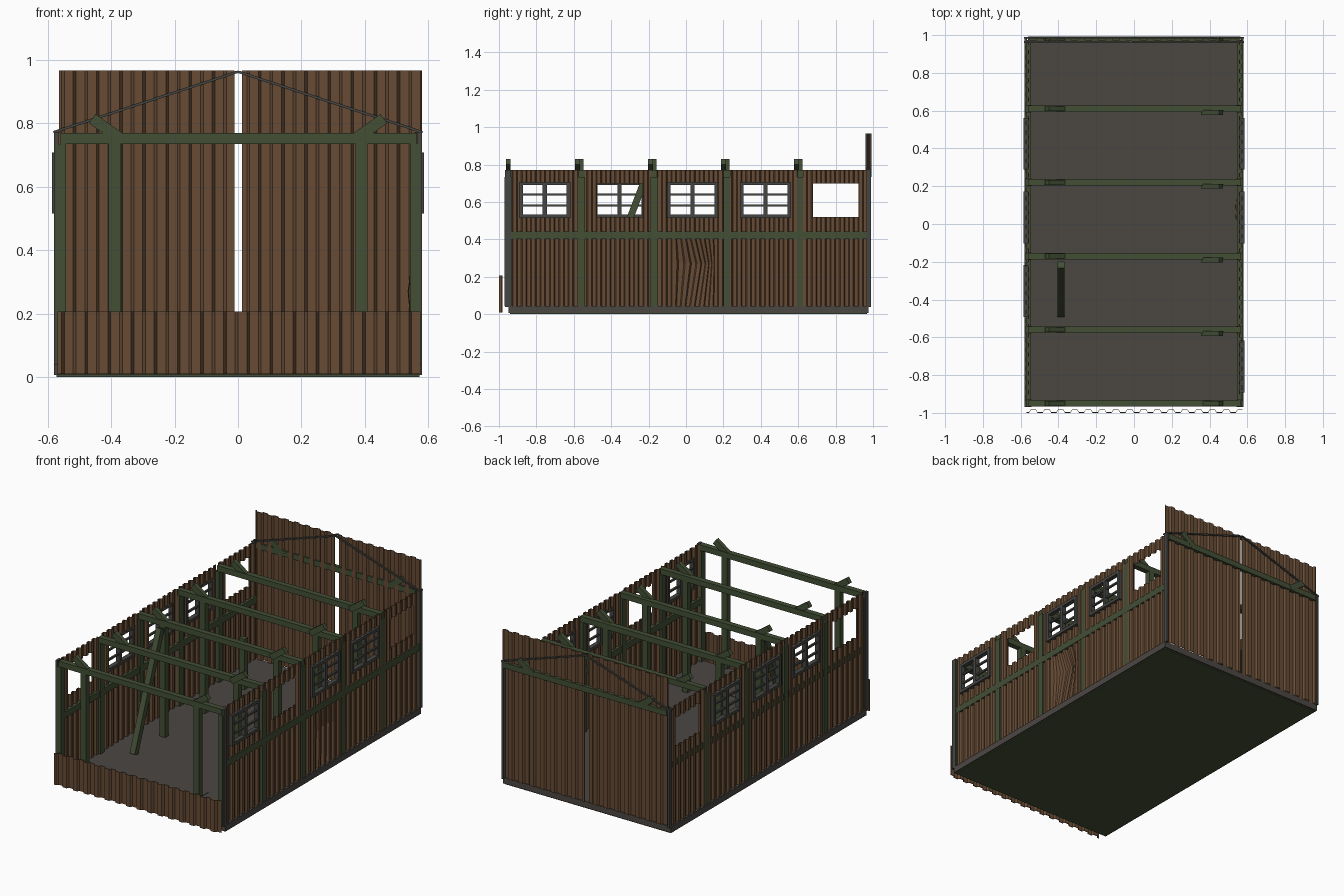
import bpy, bmesh, math
from mathutils import Vector, Matrix

if "Cube" in bpy.data.objects:
    bpy.data.objects.remove(bpy.data.objects["Cube"])

def mat(name, c):
    m = bpy.data.materials.new(name)
    m.diffuse_color = (*c, 1)
    m.use_nodes = True
    m.node_tree.nodes["Principled BSDF"].inputs["Base Color"].default_value = m.diffuse_color
    return m

BROWN = mat("rusty_brown", (0.135, 0.072, 0.036))
GREEN = mat("dark_green", (0.055, 0.077, 0.036))
GRAY = mat("concrete_gray", (0.070, 0.063, 0.055))
METAL = mat("metal_gray", (0.060, 0.060, 0.056))

def finish(name, bm, m):
    bmesh.ops.recalc_face_normals(bm, faces=bm.faces)
    me = bpy.data.meshes.new(name)
    bm.to_mesh(me)
    bm.free()
    me.materials.append(m)
    ob = bpy.data.objects.new(name, me)
    bpy.context.collection.objects.link(ob)
    return ob

def add_box(bm, x0, x1, y0, y1, z0, z1):
    mtx = Matrix.Translation(((x0+x1)/2, (y0+y1)/2, (z0+z1)/2)) @ Matrix.Diagonal((x1-x0, y1-y0, z1-z0, 1))
    bmesh.ops.create_cube(bm, size=1, matrix=mtx)

def box(name, m, *b):
    bm = bmesh.new()
    add_box(bm, *b)
    return finish(name, bm, m)

def bar(name, m, a, b, w, h):
    """Rectangular bar from a to b; w is the horizontal width, h the depth."""
    a, b = Vector(a), Vector(b)
    d = b - a
    rot = d.to_track_quat('Z', 'Y').to_matrix().to_4x4()
    bm = bmesh.new()
    bmesh.ops.create_cube(bm, size=1, matrix=Matrix.Translation((a+b)/2) @ rot @ Matrix.Diagonal((w, h, d.length, 1)))
    return finish(name, bm, m)

def wave(u, period, amp):
    """Trapezoid corrugation height at u."""
    t = (u / period) % 1
    pts = [(0, -1), (0.38, -1), (0.5, 1), (0.88, 1), (1, -1)]
    for (t0, v0), (t1, v1) in zip(pts, pts[1:]):
        if t <= t1:
            return amp * (v0 + (v1 - v0) * (t - t0) / (t1 - t0))
    return -amp

def sheet(bm, axis, u0, u1, z0, z1, pos, period, amp, sign=1, dent=0.0, thick=0.004):
    """Corrugated sheet running along axis between u0 and u1, closed with thickness."""
    us = {u0, u1}
    for k in range(math.floor(u0/period) - 1, math.ceil(u1/period) + 1):
        for t in (0, 0.38, 0.5, 0.88):
            u = (k + t) * period
            if u0 + 1e-4 < u < u1 - 1e-4:
                us.add(u)
    us = sorted(us)
    zs = [z0, (z0*0.4 + z1*0.6), z1] if dent else [z0, z1]
    grids = []
    for off in (-thick/2, thick/2):
        g = []
        for j, z in enumerate(zs):
            row = []
            for u in us:
                p, uu = pos + sign * wave(u, period, amp) + off, u
                if dent and j == 1:
                    s = math.sin(math.pi * (u - u0) / (u1 - u0))
                    p -= sign * dent * 0.6 * s
                    uu += dent * s
                row.append(bm.verts.new((uu, p, z) if axis == 'x' else (p, uu, z)))
            g.append(row)
        grids.append(g)
    A, B = grids
    n, r = len(us), len(zs)
    for g in grids:
        for j in range(r - 1):
            for i in range(n - 1):
                bm.faces.new((g[j][i], g[j][i+1], g[j+1][i+1], g[j+1][i]))
    for i in range(n - 1):
        for j in (0, r - 1):
            bm.faces.new((A[j][i], A[j][i+1], B[j][i+1], B[j][i]))
    for j in range(r - 1):
        for i in (0, n - 1):
            bm.faces.new((A[j][i], A[j+1][i], B[j+1][i], B[j][i]))

# Floor slab, underside and hatch
box("floor_slab", GRAY, -0.58, 0.58, -0.95, 0.975, 0.006, 0.045)
box("floor_underside", GREEN, -0.572, 0.572, -0.942, 0.967, 0.0, 0.006)
box("floor_hatch", GRAY, -0.25, 0.25, -0.85, 0.65 - 1.30, 0.044, 0.048)

# Side walls with window openings
frames_y = [-0.95, -0.56, -0.17, 0.22, 0.61, 0.98]
win_y = [-0.755, -0.355, 0.035, 0.425, 0.80]
glazed = {1: (0, 2, 3), -1: (1, 2, 3)}
P = 0.05
for s, side in ((1, "right"), (-1, "left")):
    bm = bmesh.new()
    for i, wy in enumerate(win_y):
        a = frames_y[i] + (0.012 if i == 0 else 0.015)
        b = frames_y[i+1] - 0.015
        h0, h1 = wy - 0.122, wy + 0.122
        X = s * 0.565
        if s == 1 and i == 2:  # buckled lower sheet
            sheet(bm, 'y', a, h0 + 0.015, 0.045, 0.42, X, P, 0.007, s)
            sheet(bm, 'y', h0 + 0.015, h1, 0.045, 0.42, X, P, 0.007, s, dent=0.035)
            sheet(bm, 'y', h1, b, 0.045, 0.42, X, P, 0.007, s)
        else:
            sheet(bm, 'y', a, b, 0.045, 0.42, X, P, 0.007, s)
        sheet(bm, 'y', a, b, 0.42, 0.52, X, P, 0.007, s)
        sheet(bm, 'y', a, h0, 0.52, 0.70, X, P, 0.007, s)
        sheet(bm, 'y', h1, b, 0.52, 0.70, X, P, 0.007, s)
        sheet(bm, 'y', a, b, 0.70, 0.772, X, P, 0.007, s)
    finish(side + "_wall_cladding", bm, BROWN)

    # Window frames with glazing bars
    for i in glazed[s]:
        wy = win_y[i]
        x0, x1 = sorted((s * 0.558, s * 0.586))
        t0, t1 = sorted((s * 0.566, s * 0.578))
        bm = bmesh.new()
        for y0, y1 in ((-0.137, -0.117), (-0.011, 0.011), (0.117, 0.137)):
            add_box(bm, x0, x1, wy + y0, wy + y1, 0.515, 0.708)
        for z in (0.515, 0.69):
            add_box(bm, x0, x1, wy - 0.137, wy + 0.137, z, z + 0.018)
        for z in (0.575, 0.635):
            add_box(bm, t0, t1, wy - 0.12, wy + 0.12, z, z + 0.011)
        finish(side + "_window_frame", bm, METAL)

    # Wall rail and corner angles
    x0, x1 = sorted((s * 0.545, s * (0.575 if s == 1 else 0.569)))
    box(side + "_wall_rail", GREEN, x0, x1, -0.94, 0.965, 0.402, 0.442)
    x0, x1 = sorted((s * 0.566, s * 0.58))
    box(side + "_front_corner", METAL, x0, x1, -0.968, -0.935, 0.04, 0.772)
    box(side + "_back_corner", METAL, x0, x1, 0.965, 0.99, 0.04, 0.772)

# Timber bents: beam, wall posts, inner posts, broken rafter stubs
for i, y in enumerate(frames_y):
    last = i == 5
    w = 0.012 if last else 0.017
    box("cross_beam", GREEN, -0.56, 0.565, y - w, y + w, 0.735, 0.77)
    for s in (1, -1):
        x0, x1 = sorted((s * 0.543, s * 0.574))
        if not last:
            box("wall_post", GREEN, x0, x1, y - 0.02, y + 0.02, 0.045, 0.735)
        xi = s * 0.39
        if not last and not (s == -1 and i == 1):
            box("inner_post", GREEN, xi - 0.019, xi + 0.019, y - 0.017, y + 0.017, 0.045,
                0.36 if (s == -1 and i == 4) else 0.737)
        yo = y - 0.02 if (s == 1 and 0 < i < 5) else y
        bar("rafter_stub", GREEN, (s * 0.365, yo, 0.748), (s * 0.46, yo, 0.815), 0.026, 0.036)

# Fallen leaning post
bar("leaning_post", GREEN, (-0.386, -0.475, 0.05), (-0.386, -0.215, 0.735), 0.036, 0.036)

# Back wall in two sheets, low front panel
bm = bmesh.new()
for a, b in ((-0.565, -0.011), (0.012, 0.58)):
    sheet(bm, 'x', a, b, 0.045, 0.967, 0.975, 0.073, 0.006, -1)
finish("back_wall_cladding", bm, BROWN)
bm = bmesh.new()
sheet(bm, 'x', -0.57, 0.575, 0.01, 0.207, -0.991, 0.073, 0.007, 1)
finish("front_low_panel", bm, BROWN)

# Thin gable rods on both faces of the back wall
for s in (1, -1):
    for y in (0.964, 0.986):
        bar("gable_rod", METAL, (s * 0.582, y, 0.772), (0, y, 0.963), 0.01, 0.008)
